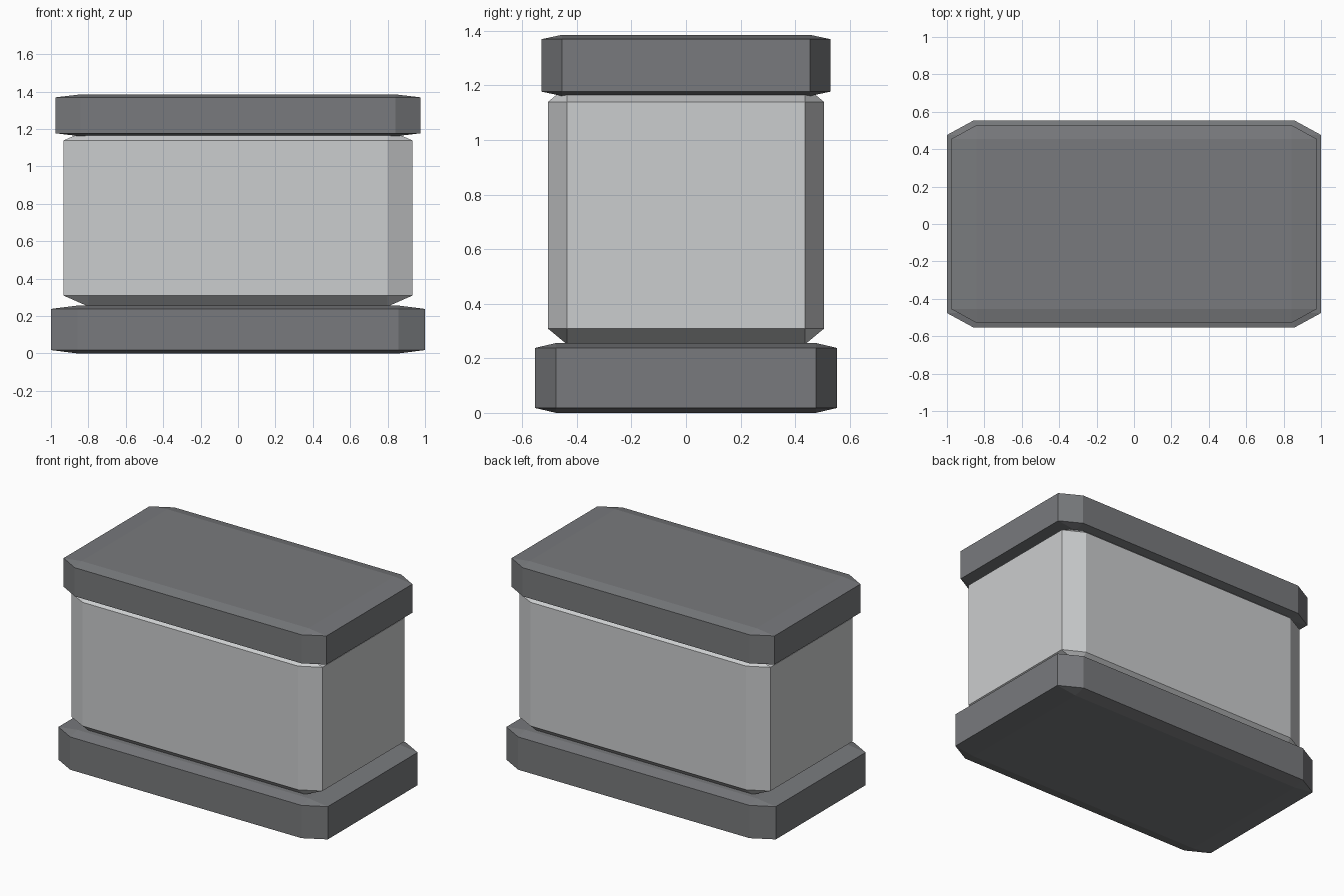
import bpy
import bmesh

cube = bpy.data.objects.get("Cube")
if cube:
    bpy.data.objects.remove(cube, do_unlink=True)


def make_material(name, rgb):
    mat = bpy.data.materials.new(name)
    mat.use_nodes = True
    colour = (*rgb, 1.0)
    mat.diffuse_color = colour
    mat.node_tree.nodes["Principled BSDF"].inputs["Base Color"].default_value = colour
    return mat


def chamfered_block(name, half, chamfer, z_centre, mat):
    """Box with one flat chamfer on every edge, of a separate width per axis."""
    bm = bmesh.new()
    bmesh.ops.create_cube(bm, size=2)
    bmesh.ops.bevel(bm, geom=bm.edges[:], offset=0.25, segments=1,
                    profile=0.5, affect='EDGES')
    # Stretch the outer faces and the chamfer lines to their own positions
    for v in bm.verts:
        for i in range(3):
            sign = 1 if v.co[i] > 0 else -1
            outer = abs(v.co[i]) > 0.95
            v.co[i] = sign * (half[i] if outer else half[i] - chamfer[i])
    bmesh.ops.recalc_face_normals(bm, faces=bm.faces[:])
    mesh = bpy.data.meshes.new(name)
    bm.to_mesh(mesh)
    bm.free()
    mesh.materials.append(mat)
    obj = bpy.data.objects.new(name, mesh)
    obj.location.z = z_centre
    bpy.context.collection.objects.link(obj)
    return obj


dark = make_material("dark grey", (0.19, 0.195, 0.205))
light = make_material("light grey", (0.60, 0.61, 0.62))

# Bottom plinth, main body, and lid; the body ends sit inside the other two
chamfered_block("base", (1.0, 0.553, 0.128), (0.141, 0.077, 0.018), 0.128, dark)
chamfered_block("body", (0.932, 0.506, 0.473), (0.132, 0.07, 0.058), 0.724, light)
chamfered_block("lid", (0.976, 0.529, 0.112), (0.134, 0.074, 0.016), 1.273, dark)
